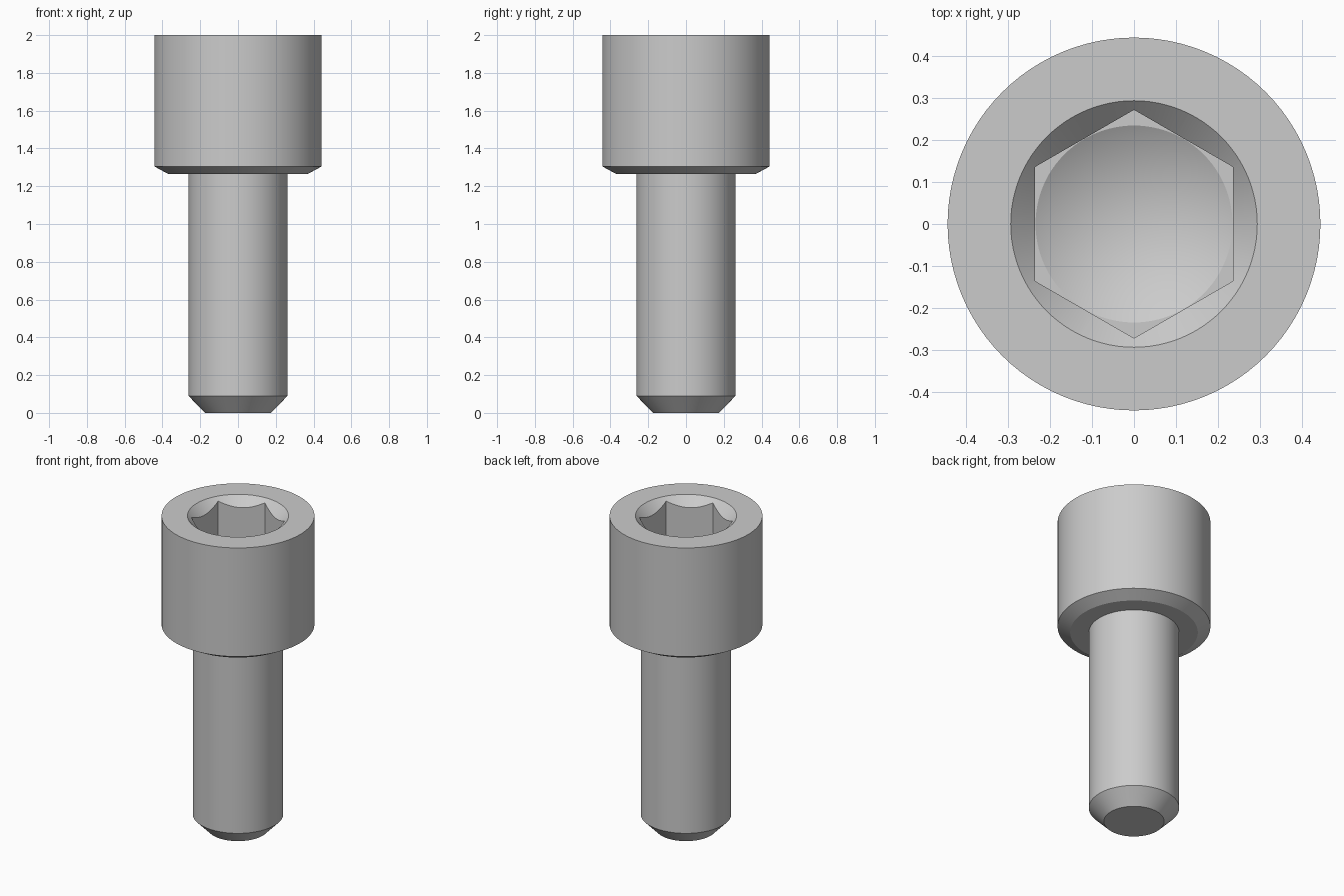
import bpy, bmesh, math

if "Cube" in bpy.data.objects:
    bpy.data.objects.remove(bpy.data.objects["Cube"], do_unlink=True)

SEGMENTS = 96
SOCKET_FLOOR = 1.64
FLAT = 0.235                                  # half the width across the hex flats
POINT = FLAT * math.tan(math.radians(30))     # depth of the drill point

steel = bpy.data.materials.new("steel_grey")
steel.use_nodes = True
GREY = (0.6, 0.6, 0.6, 1)
steel.diffuse_color = GREY
steel.node_tree.nodes["Principled BSDF"].inputs["Base Color"].default_value = GREY


def lathe(name, profile, sides=SEGMENTS, turn=0.0):
    """Closed solid from (radius, z) rings, listed from bottom to top."""
    bm = bmesh.new()
    rings = []
    for radius, z in profile:
        if radius == 0:
            rings.append([bm.verts.new((0, 0, z))] * sides)
            continue
        angles = [turn + math.tau * i / sides for i in range(sides)]
        rings.append([bm.verts.new((radius * math.cos(a), radius * math.sin(a), z))
                      for a in angles])
    for low, high in zip(rings, rings[1:]):
        for i in range(sides):
            j = (i + 1) % sides
            corners = [low[i], low[j], high[j], high[i]]
            bm.faces.new(list(dict.fromkeys(corners)))
    for ring in (rings[0], rings[-1]):
        if ring[0] is not ring[1]:
            bm.faces.new(ring)
    bmesh.ops.recalc_face_normals(bm, faces=bm.faces)
    mesh = bpy.data.meshes.new(name)
    bm.to_mesh(mesh)
    bm.free()
    mesh.materials.append(steel)
    obj = bpy.data.objects.new(name, mesh)
    bpy.context.collection.objects.link(obj)
    return obj


# Chamfered shank and cylindrical head
screw = lathe("cap_screw_body", [(0.175, 0), (0.262, 0.09), (0.262, 1.265),
                                 (0.37, 1.265), (0.443, 1.305), (0.443, 2)])

# Hex socket, drill point under it and countersink around its mouth
cutters = [
    lathe("hex_cutter", [(FLAT / math.cos(math.pi / 6), z) for z in (SOCKET_FLOOR, 2.2)],
          sides=6, turn=math.pi / 6),
    lathe("drill_cutter", [(0, SOCKET_FLOOR - POINT), (FLAT - 0.001, SOCKET_FLOOR),
                           (FLAT - 0.001, 1.8)]),
    lathe("countersink_cutter", [(0.193, 1.9), (0.393, 2.1)]),
]

bpy.ops.object.select_all(action="DESELECT")
screw.select_set(True)
bpy.context.view_layer.objects.active = screw
for cutter in cutters:
    cutter.hide_render = True
    cut = screw.modifiers.new(cutter.name, "BOOLEAN")
    cut.operation = "DIFFERENCE"
    cut.solver = "EXACT"
    cut.object = cutter
    bpy.ops.object.modifier_apply(modifier=cut.name)
    bpy.data.objects.remove(cutter, do_unlink=True)

bpy.ops.object.shade_smooth_by_angle(angle=math.radians(20))
